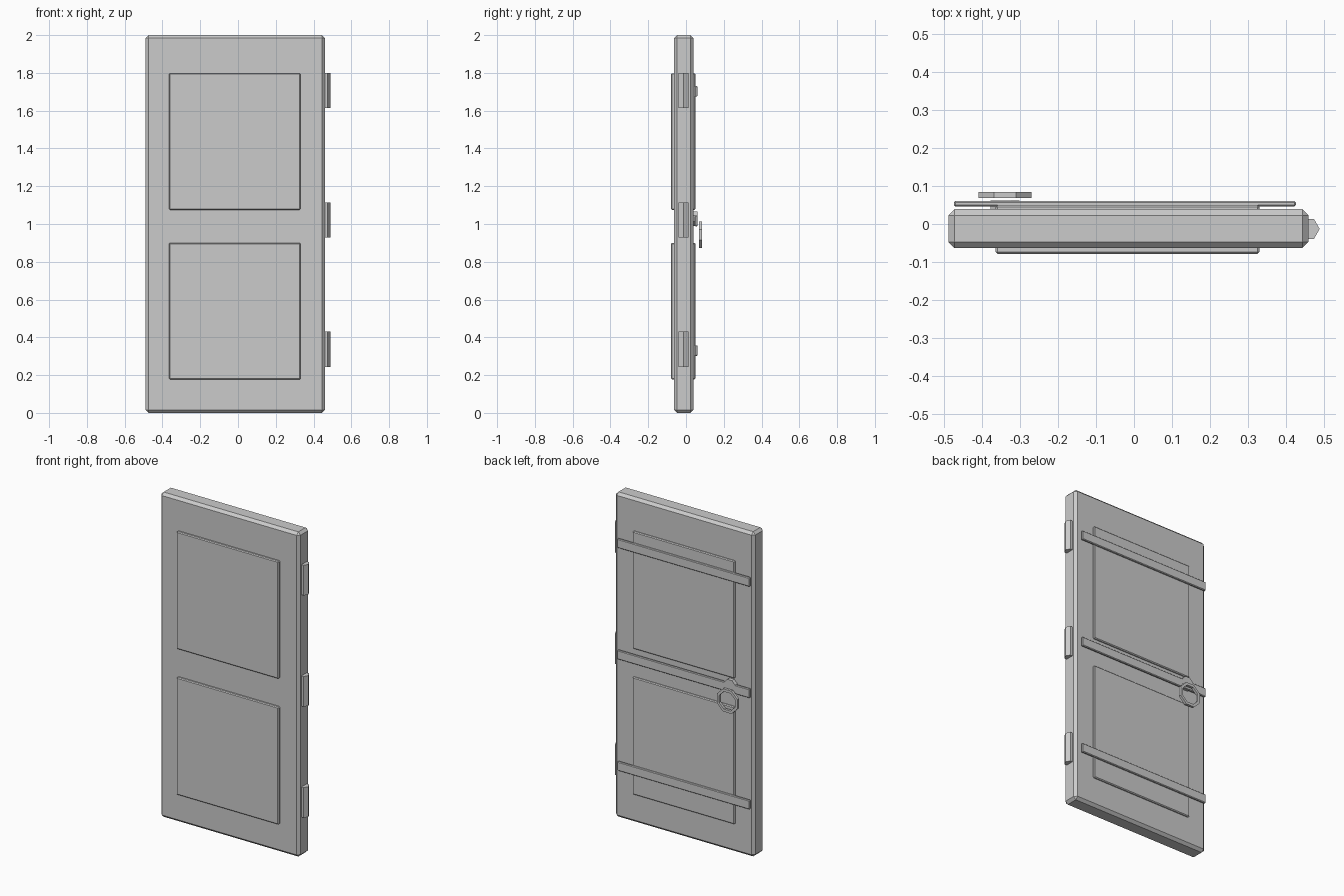
import bpy
from math import sin, cos, pi

if "Cube" in bpy.data.objects:
    bpy.data.objects.remove(bpy.data.objects["Cube"])


def box(name, x, y, z, bevel):
    """Chamfered box from (min, max) ranges."""
    bpy.ops.mesh.primitive_cube_add(size=1, location=[sum(r) / 2 for r in (x, y, z)])
    ob = bpy.context.object
    ob.name = name
    ob.scale = [r[1] - r[0] for r in (x, y, z)]
    bpy.ops.object.transform_apply(location=False, rotation=False, scale=True)
    mod = ob.modifiers.new("chamfer", 'BEVEL')
    mod.width, mod.segments = bevel, 1
    return ob


def spin(name, section, n, loc):
    """Sweep a closed (radius, y) section around the y axis in n flat sides."""
    m = len(section)
    verts, faces = [], []
    for i in range(n):
        a = 2 * pi * (i + 0.5) / n
        for r, y in section:
            verts.append((r * cos(a), y, r * sin(a)))
        j = (i + 1) % n
        for k in range(m):
            l = (k + 1) % m
            faces.append((i * m + k, j * m + k, j * m + l, i * m + l))
    me = bpy.data.meshes.new(name)
    me.from_pydata(verts, [], faces)
    ob = bpy.data.objects.new(name, me)
    ob.location = loc
    bpy.context.collection.objects.link(ob)
    return ob


# door slab
box("door_slab", (-0.49, 0.46), (-0.063, 0.039), (0, 2), 0.016)

# raised panels, showing on both faces
for name, z in (("lower_panel", (0.177, 0.9)), ("upper_panel", (1.075, 1.798))):
    box(name, (-0.365, 0.331), (-0.079, 0.05), z, 0.005)

# iron straps across the back
for i, z in enumerate((0.33, 1.016, 1.702)):
    box(f"strap_{i + 1}", (-0.475, 0.427), (0.046, 0.061), (z - 0.028, z + 0.028), 0.004)

# hexagonal hinge barrels, half sunk in the edge
for i, z in enumerate((0.337, 1.021, 1.706)):
    bpy.ops.mesh.primitive_cylinder_add(vertices=6, radius=0.03, depth=0.186,
                                        location=(0.46, -0.013, z), rotation=(0, 0, pi / 2))
    bpy.context.object.name = f"hinge_{i + 1}"

# octagonal pull ring
k = 1 / cos(pi / 8)
spin("pull_ring", [(0.07 * k, -0.008), (0.07 * k, 0.008), (0.054 * k, 0.008), (0.054 * k, -0.008)],
     8, (-0.34, 0.077, 0.943))

# octagonal mounting plate behind the ring
bpy.ops.mesh.primitive_cylinder_add(vertices=8, radius=0.038 * k, depth=0.024,
                                    location=(-0.34, 0.05, 1.028), rotation=(pi / 2, pi / 8, 0))
bpy.context.object.name = "ring_mount"
